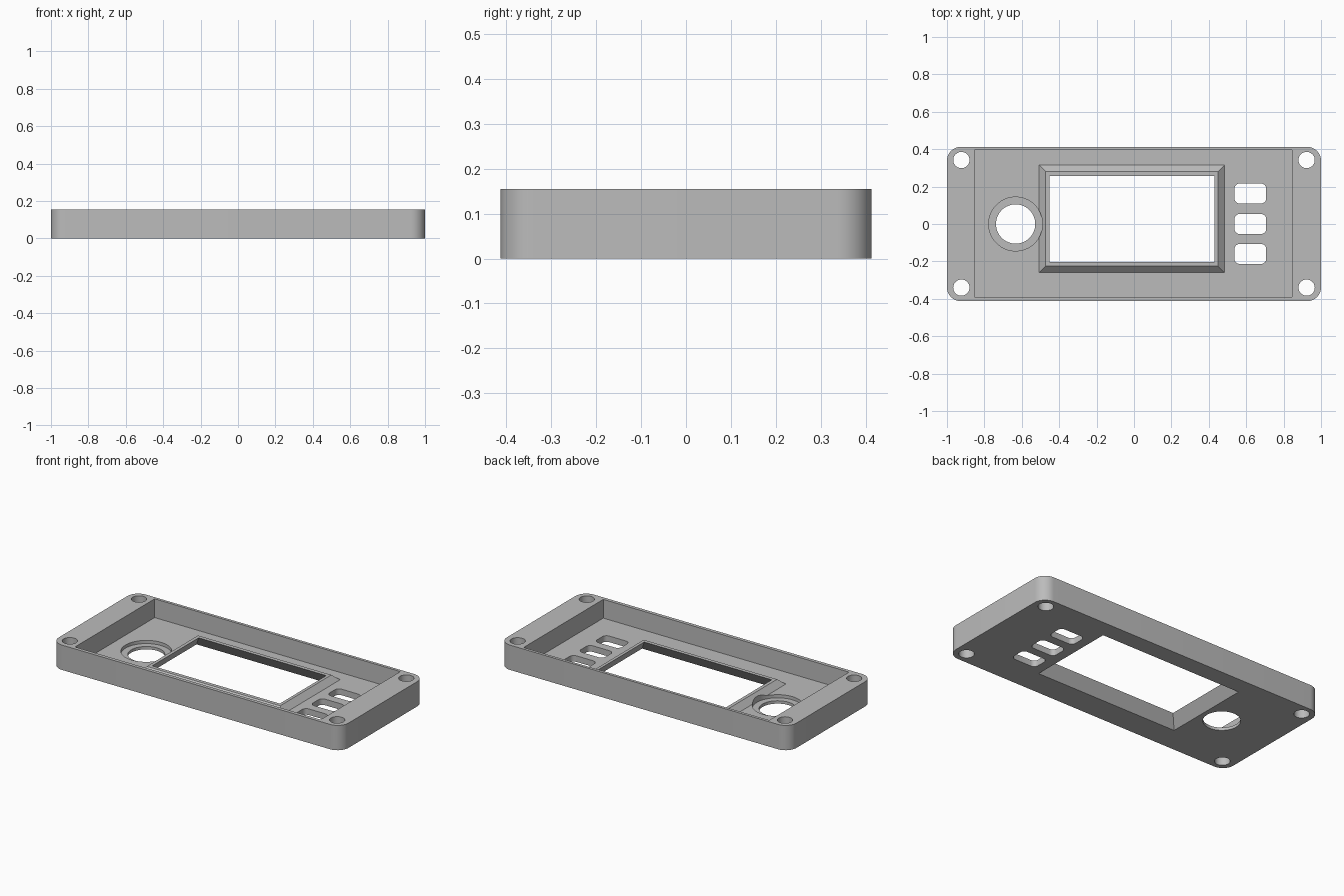
import bpy, bmesh
from math import cos, sin, pi, radians

cube = bpy.data.objects.get("Cube")
if cube:
    bpy.data.objects.remove(cube, do_unlink=True)

HEIGHT = 0.155     # full height of the bezel
FLOOR = 0.038      # thickness of the face plate
FRAME_TOP = 0.072  # top of the raised window surround

grey = bpy.data.materials.new("plain grey")
grey.use_nodes = True
grey.diffuse_color = (0.5, 0.5, 0.5, 1)
grey.node_tree.nodes["Principled BSDF"].inputs["Base Color"].default_value = (0.5, 0.5, 0.5, 1)


def loft(name, low, high, z0, z1):
    """Closed solid between two outlines with equal point counts."""
    bm = bmesh.new()
    a = [bm.verts.new((x, y, z0)) for x, y in low]
    b = [bm.verts.new((x, y, z1)) for x, y in high]
    n = len(a)
    bm.faces.new(a[::-1])
    bm.faces.new(b)
    for i in range(n):
        j = (i + 1) % n
        bm.faces.new((a[i], a[j], b[j], b[i]))
    mesh = bpy.data.meshes.new(name)
    bm.to_mesh(mesh)
    bm.free()
    mesh.materials.append(grey)
    obj = bpy.data.objects.new(name, mesh)
    bpy.context.collection.objects.link(obj)
    return obj


def rect(x0, x1, y0, y1, grow=0):
    x0, x1, y0, y1 = x0 - grow, x1 + grow, y0 - grow, y1 + grow
    return [(x0, y0), (x1, y0), (x1, y1), (x0, y1)]


def rounded(cx, cy, w, h, r, steps=8):
    pts = []
    for k, (sx, sy) in enumerate([(1, 1), (-1, 1), (-1, -1), (1, -1)]):
        for i in range(steps + 1):
            t = (k + i / steps) * pi / 2
            pts.append((cx + sx * (w / 2 - r) + r * cos(t),
                        cy + sy * (h / 2 - r) + r * sin(t)))
    return pts


def circle(cx, cy, r, n=48):
    return [(cx + r * cos(2 * pi * i / n), cy + r * sin(2 * pi * i / n)) for i in range(n)]


def prism(name, outline, z0=-0.1, z1=0.3):
    return loft(name, outline, outline, z0, z1)


def combine(target, tool, operation="DIFFERENCE"):
    mod = target.modifiers.new(tool.name, "BOOLEAN")
    mod.operation = operation
    mod.solver = "EXACT"
    mod.object = tool
    bpy.context.view_layer.objects.active = target
    bpy.ops.object.modifier_apply(modifier=mod.name)
    bpy.data.objects.remove(tool, do_unlink=True)


# Rounded body hollowed by an open pocket
bezel = prism("bezel_housing", rounded(0, 0, 2, 0.826, 0.075, 12), 0, HEIGHT)
combine(bezel, prism("pocket", rect(-0.852, 0.845, -0.391, 0.395), FLOOR, 0.3))

# Raised sloping window surround
top = (-0.472, 0.449, -0.225, 0.28)
combine(bezel, loft("window_surround", rect(*top, grow=0.054), rect(*top),
                    FLOOR - 0.018, FRAME_TOP), "UNION")

# Window opening, flared towards the underside
hole = (-0.451, 0.43, -0.202, 0.256)
slope = 0.048 / FRAME_TOP
combine(bezel, loft("window_opening", rect(*hole, grow=slope * (FRAME_TOP + 0.02)),
                    rect(*hole, grow=-slope * 0.02), -0.02, FRAME_TOP + 0.02))

# Round opening with a counterbore
combine(bezel, prism("counterbore", circle(-0.633, 0, 0.144, 64), 0.018, 0.3))
combine(bezel, prism("round_opening", circle(-0.633, 0, 0.105, 64)))

# Button slots
for y in (-0.16, 0, 0.163):
    combine(bezel, prism("button_slot", rounded(0.622, y, 0.17, 0.107, 0.028, 6)))

# Corner screw holes
for x in (-0.923, 0.923):
    for y in (-0.34, 0.342):
        combine(bezel, prism("screw_hole", circle(x, y, 0.0435, 32)))

bpy.ops.object.select_all(action="DESELECT")
bezel.select_set(True)
bpy.context.view_layer.objects.active = bezel
bpy.ops.object.shade_smooth_by_angle(angle=radians(25))
